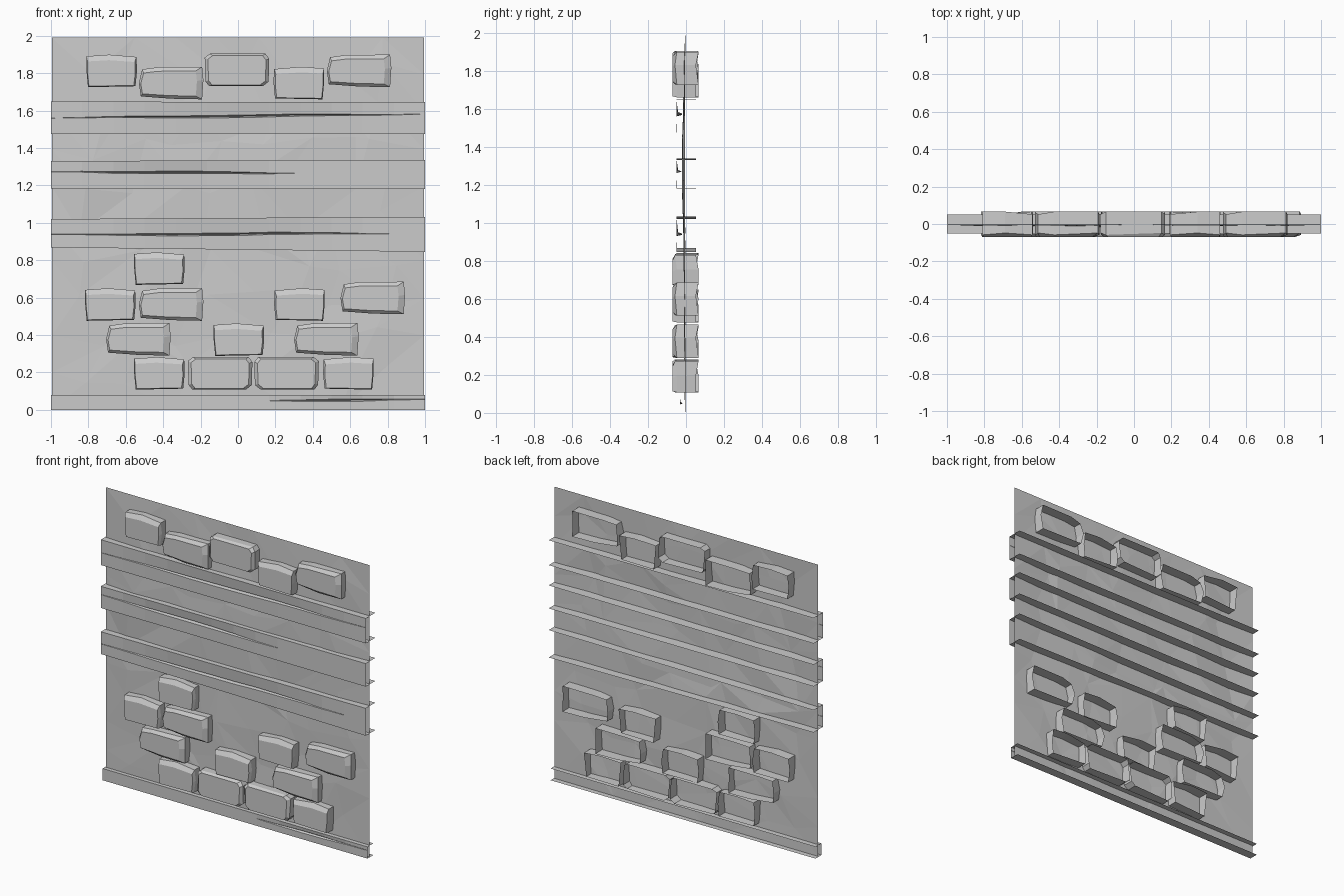
import bpy, random, math

random.seed(4)
cube = bpy.data.objects.get("Cube")
if cube:
    bpy.data.objects.remove(cube)

stone = bpy.data.materials.new("plain grey")
stone.use_nodes = True
GREY = (0.6, 0.6, 0.6, 1)
stone.diffuse_color = GREY
stone.node_tree.nodes["Principled BSDF"].inputs["Base Color"].default_value = GREY


def add_mesh(name, verts, faces):
    mesh = bpy.data.meshes.new(name)
    mesh.from_pydata(verts, [], faces)
    mesh.materials.append(stone)
    mesh.update()
    obj = bpy.data.objects.new(name, mesh)
    bpy.context.collection.objects.link(obj)
    return obj


def bridge(rows, closed):
    """Skin equal rows of points with quads."""
    n = len(rows[0])
    verts = [p for row in rows for p in row]
    faces = []
    for r in range(len(rows) - 1):
        for i in range(n if closed else n - 1):
            j = (i + 1) % n
            faces.append((r * n + i, r * n + j, (r + 1) * n + j, (r + 1) * n + i))
    return verts, faces


# Plaster sheet: thin, slightly uneven, faceted, fuller across the middle
def build_wall():
    cols, rows = 9, 10
    grid = []
    for r in range(rows + 1):
        line = []
        for c in range(cols + 1):
            x, z = -0.995 + 1.99 * c / cols, 1.99 * r / rows
            y = -0.004
            if 0 < c < cols and 0 < r < rows:
                x += random.uniform(-0.08, 0.08)
                z += random.uniform(-0.07, 0.07)
                y += random.uniform(-0.008, 0.004)
                y -= 0.012 * math.exp(-((z - 1.3) / 0.3) ** 2)
            line.append((x, y, z))
        grid.append(line)
    verts, quads = bridge(grid, False)
    tris = []
    for a, b, c, d in quads:
        if random.random() < 0.5:
            tris += [(a, b, c), (a, c, d)]
        else:
            tris += [(a, b, d), (b, c, d)]
    add_mesh("plaster_wall", verts, tris)


# Timber: open-backed channel with a narrow crack tapering out along the front
def build_plank(name, bottom, top, crack, span, front, back, depth):
    (b0, b1), (t0, t1), (c0, c1) = bottom, top, crack
    stations = 12
    rows = []
    for s in range(stations + 1):
        f = s / stations
        x = -1 + 2 * f
        b, t, c = b0 + (b1 - b0) * f, t0 + (t1 - t0) * f, c0 + (c1 - c0) * f
        u = (x - span[0]) / (span[1] - span[0])
        cut = math.sin(math.pi * u) if 0 < u < 1 else 0
        c += random.uniform(-0.003, 0.003)
        gap = 0.0008 + 0.006 * cut
        bulge = 0.3 * depth * cut
        rows.append([(x, back, b), (x, front + bulge * 0.3, b),
                     (x, front, c - gap), (x, front + depth * cut, c),
                     (x, front + bulge, c + gap), (x, front, t), (x, back, t)])
    add_mesh(name, *bridge(rows, False))


# Brick: hollow shell, open at the back, with chipped corners on its face
SHAPES = {
    "small": ([(0.03, 0), (0.97, 0.03), (1, 0.5), (0.99, 0.93),
               (0.45, 1), (0, 0.95), (0, 0.5)], (0.02, 0.035, 0.03, 0.17)),
    "long": ([(0.03, 0.09), (0.5, 0.02), (0.98, 0), (1, 0.6),
              (0.98, 1), (0.3, 0.99), (0.05, 0.92), (0, 0.5)], (0.03, 0.1, 0.1, 0.13)),
    "chipped": ([(0.07, 0), (0.9, 0), (0.99, 0.14), (1, 0.85),
                 (0.94, 1), (0.08, 1), (0, 0.88), (0.01, 0.15)], (0.05, 0.05, 0.04, 0.06)),
}


def build_brick(index, kind, x, z, flip):
    outline, (left, right, low, high) = SHAPES[kind]
    w, h = (0.27 if kind == "small" else 0.345), 0.174
    rings = [[], [], []]
    for k, (u, v) in enumerate(outline):
        iu = left + u * (1 - left - right)
        iv = low + v * (1 - low - high)
        back = 0.066 if k % 3 else 0.052
        shoulder = -0.058 if k % 2 else -0.048
        for ring, (a, b, y) in zip(rings, ((u, v, back), (u, v, shoulder), (iu, iv, -0.07))):
            a = 1 - a if flip else a
            ring.append((x + a * w, y, z + b * h))
    verts, faces = bridge(rings, True)
    n = len(outline)
    faces.append(tuple(range(2 * n, 3 * n)))
    if flip:
        faces = [f[::-1] for f in faces]
    add_mesh(f"brick_{index:02d}", verts, faces)


build_wall()

build_plank("upper_plank", (1.475, 1.475), (1.648, 1.645), (1.56, 1.58), (-0.9, 0.9), -0.05, 0.052, 0.03)
build_plank("middle_plank", (1.182, 1.18), (1.33, 1.337), (1.275, 1.258), (-0.95, 0.3), -0.05, 0.052, 0.03)
build_plank("lower_plank", (0.868, 0.845), (1.02, 1.032), (0.935, 0.945), (-0.95, 0.8), -0.05, 0.052, 0.03)
build_plank("base_plank", (0, 0), (0.08, 0.08), (0.037, 0.058), (0.2, 0.9), -0.032, 0.032, 0.015)

# Brick courses: kind, left edge, bottom edge, mirrored
BRICKS = [
    ("small", -0.81, 1.725, False), ("long", -0.53, 1.66, False),
    ("chipped", -0.178, 1.73, False), ("small", 0.19, 1.66, True),
    ("long", 0.475, 1.725, False),
    ("small", -0.555, 0.668, False), ("small", -0.817, 0.476, False),
    ("long", -0.53, 0.476, False), ("small", 0.193, 0.476, True),
    ("long", 0.548, 0.511, False), ("long", -0.705, 0.29, False),
    ("small", -0.13, 0.288, False), ("long", 0.3, 0.29, False),
    ("small", -0.555, 0.108, False), ("chipped", -0.268, 0.108, False),
    ("chipped", 0.087, 0.108, True), ("small", 0.455, 0.108, True),
]
for i, (kind, x, z, flip) in enumerate(BRICKS, 1):
    build_brick(i, kind, x, z, flip)
